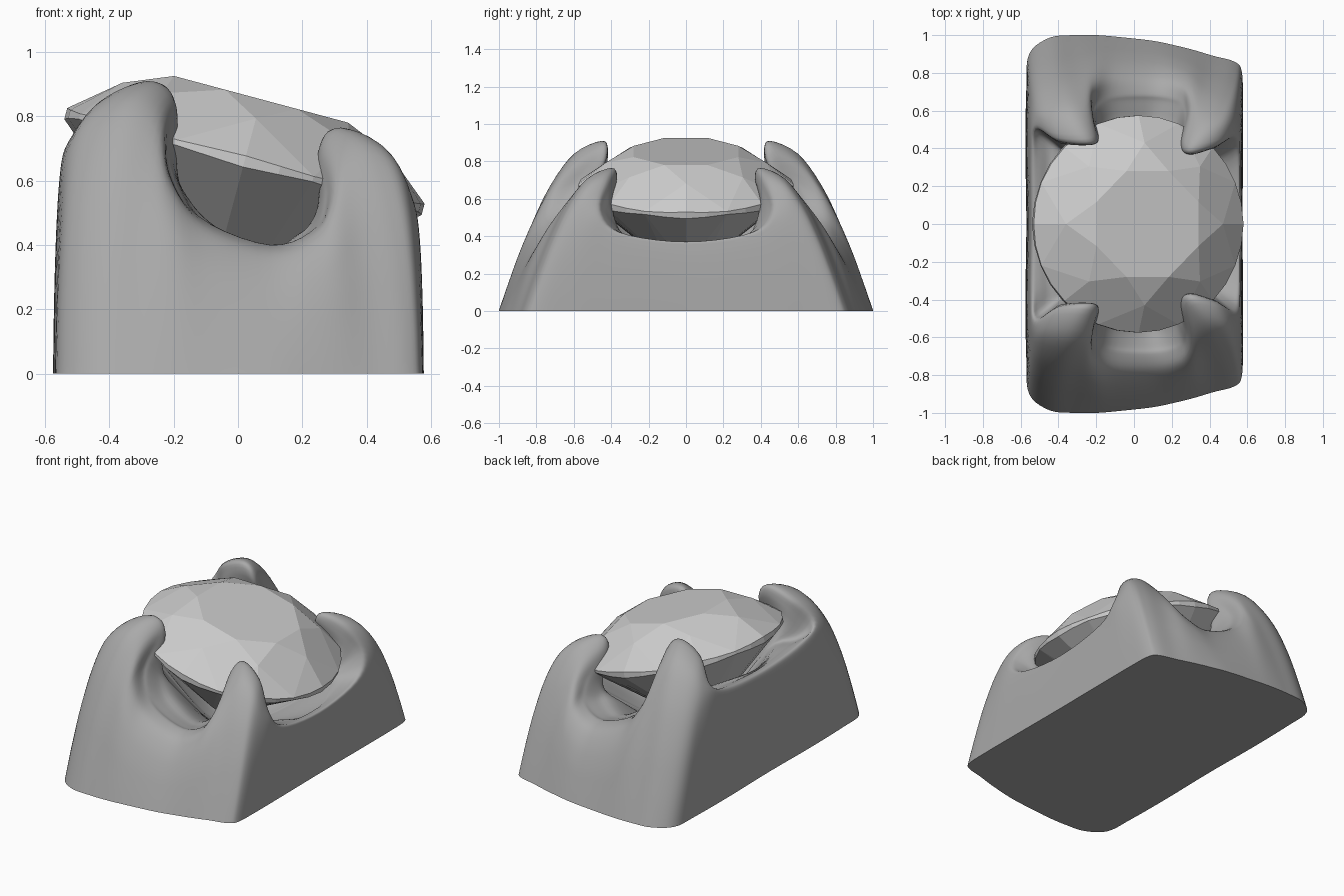
import bpy, bmesh, math
from mathutils import Vector, Matrix

if "Cube" in bpy.data.objects:
    bpy.data.objects.remove(bpy.data.objects["Cube"])


def make_object(name, bm):
    bmesh.ops.recalc_face_normals(bm, faces=bm.faces)
    mesh = bpy.data.meshes.new(name)
    bm.to_mesh(mesh)
    bm.free()
    ob = bpy.data.objects.new(name, mesh)
    bpy.context.collection.objects.link(ob)
    return ob


def spline(pts, steps, closed):
    """Catmull-Rom curve through the points."""
    n, out = len(pts), []
    get = (lambda i: pts[i % n]) if closed else (lambda i: pts[max(0, min(n - 1, i))])
    for i in range(n if closed else n - 1):
        a, b, c, d = (get(i + k) for k in (-1, 0, 1, 2))
        for s in range(steps):
            t = s / steps
            out.append(b + 0.5 * t * ((c - a) + t * ((2 * a - 5 * b + 4 * c - d)
                       + t * (3 * b - 3 * c + d - a))))
    if not closed:
        out.append(pts[-1])
    return out


# Setting: (base x, base y, rim x, rim y, rim z) round the front half, left to right
half = [
    (-.57, 0, -.535, 0, .62), (-.575, -.40, -.54, -.36, .65),
    (-.57, -.72, -.525, -.51, .72), (-.555, -.90, -.42, -.46, .85),
    (-.45, -.985, -.28, -.45, .91), (-.32, -1.0, -.205, -.48, .85),
    (-.20, -1.0, -.22, -.62, .65), (-.08, -.99, -.125, -.68, .49),
    (.10, -.97, .10, -.69, .40), (.22, -.945, .245, -.66, .455),
    (.32, -.92, .28, -.59, .56), (.42, -.89, .265, -.45, .71),
    (.53, -.86, .32, -.40, .765), (.57, -.81, .45, -.43, .70),
    (.577, -.65, .54, -.47, .54), (.577, -.40, .555, -.36, .42),
    (.575, 0, .555, 0, .37),
]
columns = half + [(a, -b, c, -d, e) for a, b, c, d, e in half[-2:0:-1]]


def section(bx, by, rx, ry, rz):
    """Profile from the base, up the outside, over the rim and into the cup."""
    base, rim = Vector((bx, by, 0)), Vector((rx, ry, rz))
    c1 = Vector((bx + .05 * (rx - bx), by + .2 * (ry - by), rz * .33))
    c2 = Vector((bx + .25 * (rx - bx), by + .52 * (ry - by), rz))
    pts = []
    for i in range(6):
        t = i / 5
        u = 1 - t
        pts.append(base * u ** 3 + c1 * 3 * t * u * u + c2 * 3 * t * t * u + rim * t ** 3)
    inward = -Vector((rx - .02, ry, 0)).normalized()
    seat = Vector((.02, 0, 0)) - inward * .47
    seat.z = min(rz - .04, .48 - .25 * seat.x)
    lip = rim + inward * .04 + Vector((0, 0, -.05 if rz > .66 else -.008))
    under = lip.lerp(seat, .4) - inward * (.03 if rz > .66 else 0)
    pts += [lip, under, seat, Vector((.02, 0, .22)) - inward * .2, Vector((0, 0, .14))]
    return spline(pts, 4, False)


sections = [section(*c) for c in columns]
rows = [spline(list(r), 5, True) for r in zip(*sections)]
bm = bmesh.new()
grid = [[bm.verts.new(p) for p in row] for row in rows[:-1]]
count = len(grid[0])
for lower, upper in zip(grid, grid[1:]):
    for i in range(count):
        j = (i + 1) % count
        bm.faces.new((lower[i], lower[j], upper[j], upper[i]))
bm.faces.new(grid[0])
bm.faces.new(grid[-1])
setting = make_object("prong_setting", bm)
bpy.context.view_layer.objects.active = setting
setting.select_set(True)
bpy.ops.object.shade_smooth_by_angle(angle=math.radians(50))
metal = bpy.data.materials.new("dark_metal")
metal.diffuse_color = (.4, .4, .4, 1)
metal.use_nodes = True
metal.node_tree.nodes["Principled BSDF"].inputs["Base Color"].default_value = metal.diffuse_color
setting.data.materials.append(metal)

# Gem: round brilliant cut, tilted down to the right
bm = bmesh.new()


def ring(n, r, h, offset=0):
    return [bm.verts.new((r * math.cos(2 * math.pi * (i + offset) / n),
                          r * math.sin(2 * math.pi * (i + offset) / n), h))
            for i in range(n)]


table = ring(8, .303, .20, .5)
crown = ring(8, .43, .138)
top = ring(32, .575, .018)
bottom = ring(32, .575, -.018)
# Scalloped girdle: thin between the main facets
for i in range(32):
    dip = .012 * (1 - abs((i % 4) - 2) / 2)
    top[i].co.z -= dip * .6
    bottom[i].co.z += dip
pavilion = ring(8, .13, -.40)
culet = bm.verts.new((0, 0, -.50))
bm.faces.new(table)
for k in range(8):
    n = (k + 1) % 8
    bm.faces.new((table[k - 1], crown[k], table[k]))
    bm.faces.new((table[k], crown[k], top[4 * k + 2], crown[n]))
    bm.faces.new((culet, pavilion[k], bottom[4 * k + 2], pavilion[n]))
    for mid, edge in ((crown, top), (pavilion, bottom)):
        for s in (-2, 0):
            bm.faces.new([mid[k]] + [edge[(4 * k + s + q) % 32] for q in range(3)])
for i in range(32):
    j = (i + 1) % 32
    bm.faces.new((top[i], top[j], bottom[j], bottom[i]))
gem = make_object("faceted_gem", bm)
gem.matrix_world = Matrix.Translation((.02, 0, .66)) @ Matrix.Rotation(math.radians(15), 4, 'Y')
